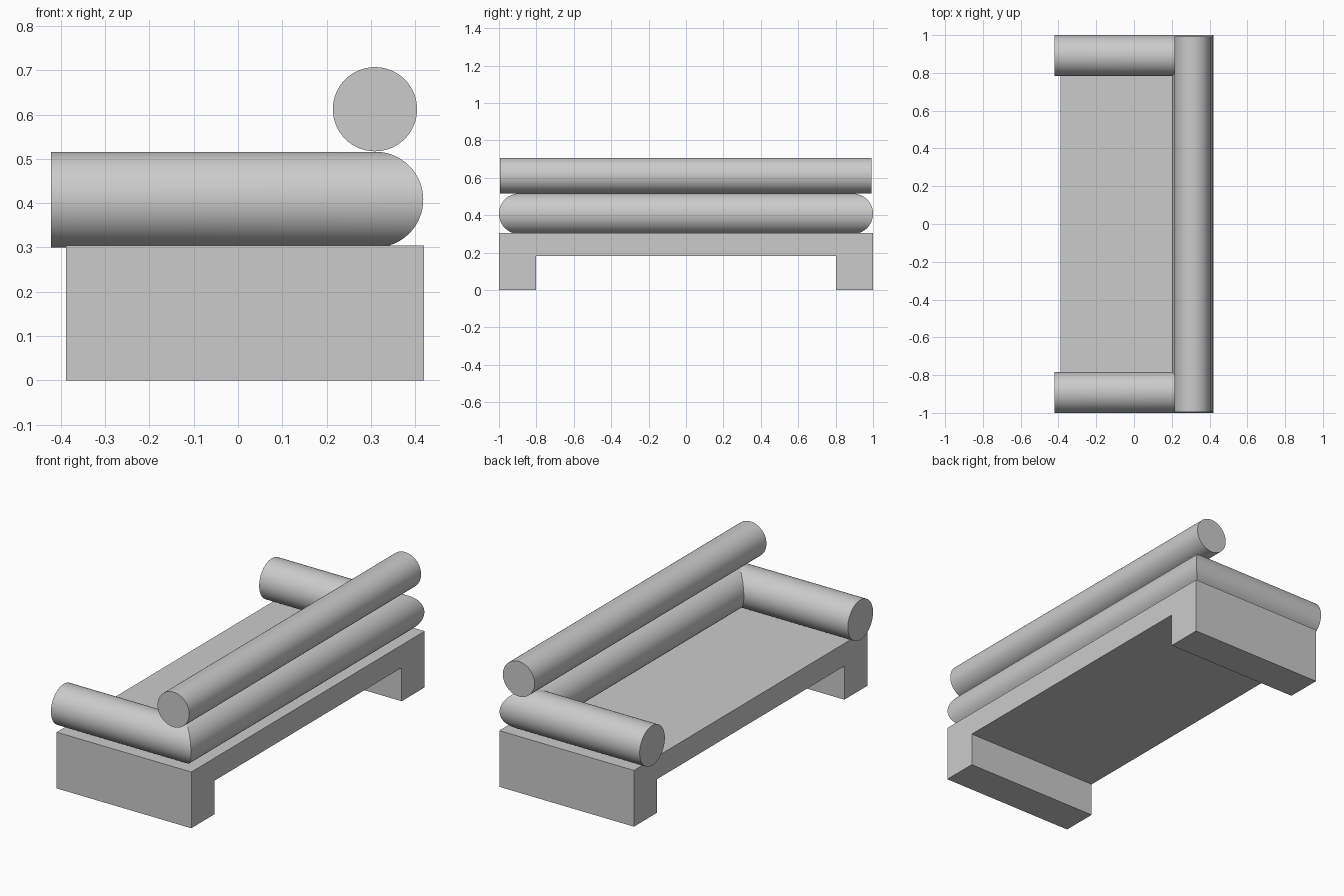
import bpy, bmesh, math

if "Cube" in bpy.data.objects:
    bpy.data.objects.remove(bpy.data.objects["Cube"])

grey = bpy.data.materials.new("light grey")
grey.diffuse_color = (0.6, 0.6, 0.6, 1)
grey.use_nodes = True
grey.node_tree.nodes["Principled BSDF"].inputs["Base Color"].default_value = grey.diffuse_color


def finish(name, bm):
    bmesh.ops.recalc_face_normals(bm, faces=bm.faces)
    mesh = bpy.data.meshes.new(name)
    bm.to_mesh(mesh)
    bm.free()
    mesh.materials.append(grey)
    obj = bpy.data.objects.new(name, mesh)
    bpy.context.collection.objects.link(obj)
    return obj


def tube(name, path, radius, z, sides=64):
    """Capped round tube; each path point is (x, y, offset_x, offset_y),
    the offset being the sideways direction (diagonal at a mitre)."""
    bm = bmesh.new()
    rings = []
    for x, y, ox, oy in path:
        ring = []
        for i in range(sides):
            a = 2 * math.pi * i / sides
            c, s = radius * math.cos(a), radius * math.sin(a)
            ring.append(bm.verts.new((x + ox * c, y + oy * c, z + s)))
        rings.append(ring)
    for r0, r1 in zip(rings, rings[1:]):
        for i in range(sides):
            j = (i + 1) % sides
            bm.faces.new((r0[i], r0[j], r1[j], r1[i])).smooth = True
    bm.faces.new(rings[0])
    bm.faces.new(rings[-1])
    # crisp end caps and mitre seams
    for ring in rings:
        for i in range(sides):
            bm.edges.get((ring[i], ring[(i + 1) % sides])).smooth = False
    return finish(name, bm)


# Base: bridge-shaped profile with two end legs, extruded front to back
profile = [(-1, 0), (-0.803, 0), (-0.803, 0.182), (0.803, 0.182),
           (0.803, 0), (1, 0), (1, 0.305), (-1, 0.305)]
bm = bmesh.new()
face = bm.faces.new([bm.verts.new((-0.388, y, z)) for y, z in profile])
ext = bmesh.ops.extrude_face_region(bm, geom=[face])
bmesh.ops.translate(bm, vec=(0.808, 0, 0),
                    verts=[v for v in ext["geom"] if isinstance(v, bmesh.types.BMVert)])
finish("bench_base", bm)

# Arms and lower back: one U-shaped bolster with mitred corners
R = 0.108
Y = 1 - R
tube("arm_and_back_bolster",
     [(-0.422, -Y, 0, -1), (0.31, -Y, 1, -1), (0.31, Y, 1, 1), (-0.422, Y, 0, 1)],
     R, 0.408)

# Upper back roll
tube("upper_back_roll", [(0.309, -0.995, 1, 0), (0.309, 0.992, 1, 0)], 0.095, 0.612)
